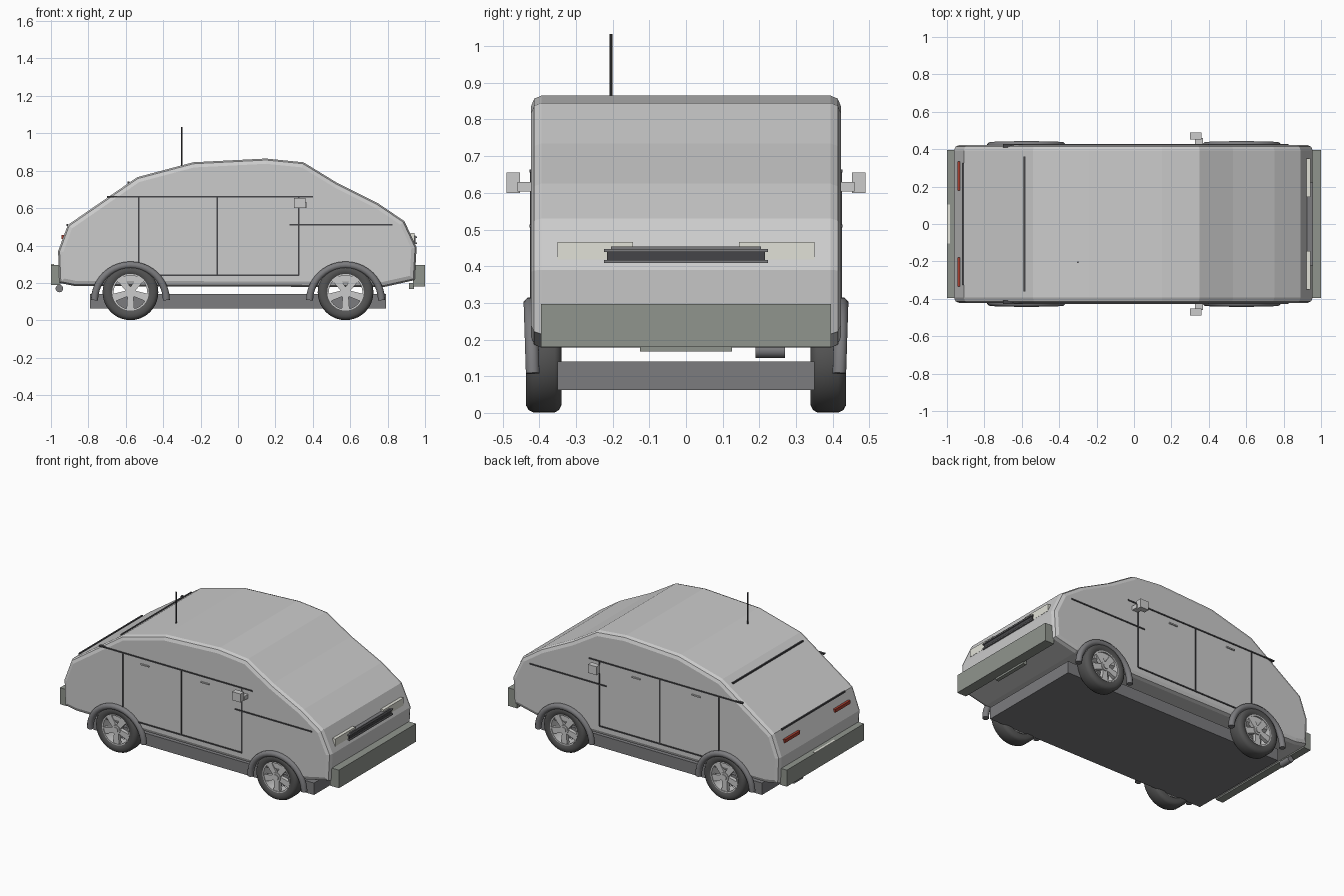
import bpy, bmesh, math
from mathutils import Matrix, Vector

if "Cube" in bpy.data.objects:
    bpy.data.objects.remove(bpy.data.objects["Cube"])


def material(name, rgb):
    m = bpy.data.materials.new(name)
    m.diffuse_color = (*rgb, 1)
    m.use_nodes = True
    m.node_tree.nodes["Principled BSDF"].inputs["Base Color"].default_value = m.diffuse_color
    return m


DARK = material("dark_trim", (0.06, 0.06, 0.065))
RUBBER = material("rubber", (0.09, 0.09, 0.09))
STEEL = material("underside_grey", (0.2, 0.2, 0.21))
BUMPER = material("bumper_grey", (0.28, 0.3, 0.27))
LAMP = material("lamp_white", (0.75, 0.75, 0.68))
RED = material("lamp_red", (0.4, 0.05, 0.03))


def make(name, bm, mat=None, smooth=False):
    bmesh.ops.recalc_face_normals(bm, faces=bm.faces)
    me = bpy.data.meshes.new(name)
    bm.to_mesh(me)
    bm.free()
    ob = bpy.data.objects.new(name, me)
    bpy.context.collection.objects.link(ob)
    if mat:
        me.materials.append(mat)
    if smooth:
        bpy.ops.object.select_all(action='DESELECT')
        ob.select_set(True)
        bpy.context.view_layer.objects.active = ob
        bpy.ops.object.shade_smooth_by_angle(angle=math.radians(40))
    return ob


def box(name, x, y, z, mat=None, tilt=0):
    lo, hi = Vector((x[0], y[0], z[0])), Vector((x[1], y[1], z[1]))
    bm = bmesh.new()
    bmesh.ops.create_cube(bm, size=1, matrix=Matrix.Translation((lo + hi) / 2)
                          @ Matrix.Rotation(tilt, 4, 'Y') @ Matrix.Diagonal((*(hi - lo), 1)))
    return make(name, bm, mat)


def cylinder(name, centre, r, depth, axis='Y', mat=None, sides=24):
    rot = Matrix.Rotation(math.pi / 2, 4, 'X') if axis == 'Y' else Matrix.Identity(4)
    bm = bmesh.new()
    bmesh.ops.create_cone(bm, cap_ends=True, segments=sides, radius1=r, radius2=r, depth=depth,
                          matrix=Matrix.Translation(centre) @ rot)
    return make(name, bm, mat, True)


def lathe(name, profile, centre, mat=None, steps=40):
    """Closed (y, radius) profile turned about the wheel axle."""
    bm = bmesh.new()
    rings = []
    for i in range(steps):
        a = 2 * math.pi * i / steps
        rings.append([bm.verts.new((centre[0] + r * math.cos(a), y, centre[1] + r * math.sin(a)))
                      for y, r in profile])
    n = len(profile)
    for i in range(steps):
        p, q = rings[i], rings[(i + 1) % steps]
        for j in range(n):
            k = (j + 1) % n
            bm.faces.new((p[j], p[k], q[k], q[j]))
    return make(name, bm, mat, True)


# body shell: side outline extruded across the width, long edges chamfered
outline = [(-0.955, 0.20), (-0.87, 0.183), (0.78, 0.178), (0.945, 0.215), (0.955, 0.39),
           (0.89, 0.53), (0.75, 0.625), (0.53, 0.735), (0.35, 0.845), (0.15, 0.865),
           (-0.24, 0.845), (-0.54, 0.765), (-0.91, 0.51), (-0.962, 0.37)]
bm = bmesh.new()
side = bm.faces.new([bm.verts.new((x, -0.422, z)) for x, z in outline])
new = bmesh.ops.extrude_face_region(bm, geom=[side])["geom"]
bmesh.ops.translate(bm, verts=[v for v in new if isinstance(v, bmesh.types.BMVert)], vec=(0, 0.844, 0))
body = make("body_shell", bm)
bev = body.modifiers.new("chamfer", 'BEVEL')
bev.width, bev.segments, bev.limit_method, bev.angle_limit = 0.028, 2, 'ANGLE', math.radians(85)

# underside and bumpers
box("underside", (-0.79, 0.79), (-0.35, 0.35), (0.063, 0.14), STEEL)
box("front_bumper", (0.935, 1.0), (-0.395, 0.395), (0.18, 0.297), BUMPER)
box("rear_bumper", (-1.0, -0.95), (-0.395, 0.395), (0.19, 0.297), BUMPER)
box("front_plate", (0.915, 0.94), (-0.125, 0.125), (0.168, 0.2), BUMPER)
box("rear_plate", (-1.0, -0.985), (-0.105, 0.105), (0.28, 0.3), LAMP)
cylinder("exhaust", (-0.955, 0.23, 0.17), 0.02, 0.08, mat=STEEL)

# grille, aerial, trunk and rear window seams
box("grille", (0.925, 0.95), (-0.215, 0.215), (0.415, 0.445), DARK)
box("grille_top_bar", (0.925, 0.95), (-0.205, 0.205), (0.445, 0.454), STEEL)
for z in (0.413, 0.443):
    box("grille_bar", (0.925, 0.956), (-0.223, 0.223), (z - 0.004, z + 0.004), STEEL)
cylinder("aerial", (-0.30, -0.205, 0.93), 0.004, 0.205, 'Z', DARK, 8)
box("trunk_seam", (-0.918, -0.908), (-0.325, 0.325), (0.505, 0.516), DARK)
box("rear_window_seam", (-0.59, -0.58), (-0.36, 0.36), (0.731, 0.741), DARK)

for s in (-1, 1):
    def ys(a, b):
        return tuple(sorted((s * a, s * b)))

    # lamps
    box("headlight", (0.922, 0.943), ys(0.145, 0.35), (0.418, 0.466), LAMP)
    box("tail_lamp", (-0.945, -0.93), ys(0.18, 0.335), (0.435, 0.456), RED)

    # door seams, belt line and hood crease
    for x in (-0.53, -0.11, 0.325):
        box("door_seam", (x - 0.004, x + 0.004), ys(0.41, 0.426), (0.24, 0.66), DARK)
    for name, x0, x1, z in (("belt_line", -0.70, 0.40, 0.66), ("hood_crease", 0.275, 0.825, 0.51),
                            ("sill_line", -0.53, 0.325, 0.24)):
        box(name, (x0, x1), ys(0.41, 0.427), (z - 0.004, z + 0.004), DARK)
    for x in (-0.37, 0.06):
        box("door_handle", (x - 0.03, x + 0.03), ys(0.415, 0.429), (0.617, 0.625))

    # door mirrors
    box("mirror_arm", (0.325, 0.368), ys(0.415, 0.46), (0.604, 0.63))
    box("mirror", (0.30, 0.36), ys(0.453, 0.489), (0.60, 0.655))

    for cx in (-0.575, 0.575):
        c = (cx, 0.15)
        # tyre and rim
        tyre = [(0.34, 0.105), (0.34, 0.13), (0.346, 0.142), (0.358, 0.149), (0.415, 0.149),
                (0.429, 0.142), (0.436, 0.13), (0.436, 0.108), (0.428, 0.096), (0.35, 0.096)]
        lathe("tyre", [(s * y, r) for y, r in tyre], c, RUBBER)
        rim = [(0.35, 0.098), (0.431, 0.098), (0.431, 0.09), (0.35, 0.09)]
        lathe("rim", [(s * y, r) for y, r in rim], c)
        cylinder("hub", (cx, s * 0.412, 0.15), 0.03, 0.04)
        cylinder("hub_cap", (cx, s * 0.431, 0.15), 0.018, 0.012)
        # five tapered spokes
        bm = bmesh.new()
        for i in range(5):
            place = Matrix.Translation((cx, s * 0.415, 0.15)) @ \
                Matrix.Rotation(2 * math.pi * i / 5 + math.pi / 2, 4, 'Y')
            g = bmesh.ops.create_cube(bm, size=1)
            for v in g["verts"]:
                outer = v.co.x > 0
                v.co = place @ Vector((0.093 if outer else 0.01, v.co.y * 0.024,
                                       v.co.z * (0.042 if outer else 0.03)))
        make("spokes", bm)
        # wheel arch trim: half-round tube
        cu = bpy.data.curves.new("wheel_arch", 'CURVE')
        cu.dimensions = '3D'
        cu.bevel_depth, cu.bevel_resolution, cu.use_fill_caps = 0.02, 2, True
        sp = cu.splines.new('POLY')
        sp.points.add(20)
        for i, p in enumerate(sp.points):
            a = math.pi * i / 20
            p.co = (cx + 0.192 * math.cos(a), s * (0.418 + 0.006 * math.sin(a)),
                    0.108 + 0.188 * math.sin(a), 1)
        cu.materials.append(STEEL)
        bpy.context.collection.objects.link(bpy.data.objects.new("wheel_arch", cu))
